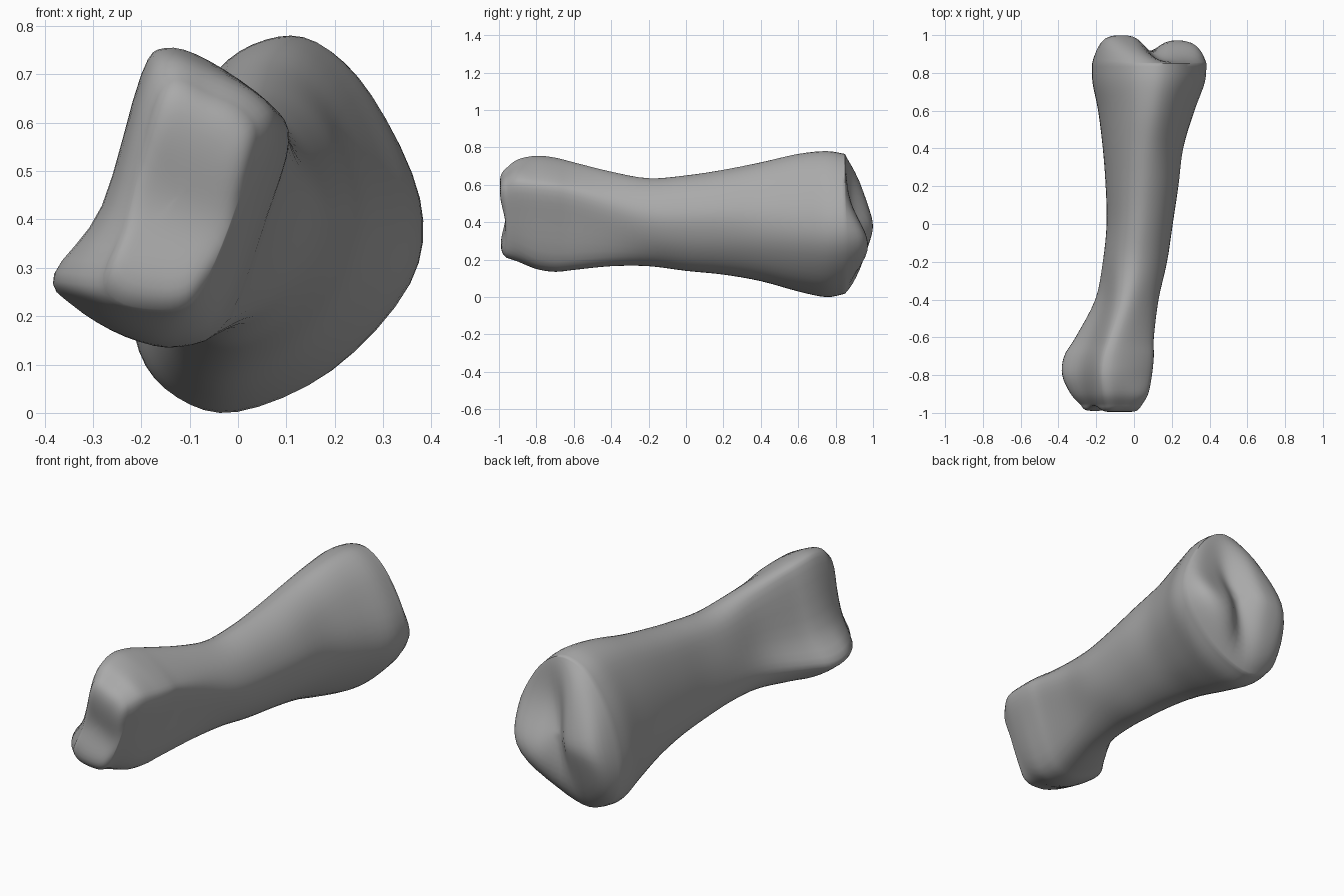
import bpy, bmesh, math

cube = bpy.data.objects.get("Cube")
if cube:
    bpy.data.objects.remove(cube, do_unlink=True)


def catmull(p0, p1, p2, p3, t):
    return tuple(0.5 * (2 * b + (c - a) * t + (2 * a - 5 * b + 4 * c - d) * t * t
                        + (3 * b - a - 3 * c + d) * t ** 3)
                 for a, b, c, d in zip(p0, p1, p2, p3))


def smooth_path(points, steps, closed):
    n, out = len(points), []
    for i in range(n if closed else n - 1):
        ids = [(i + k) % n if closed else min(max(i + k, 0), n - 1) for k in (-1, 0, 1, 2)]
        out += [catmull(*[points[j] for j in ids], s / steps) for s in range(steps)]
    return out if closed else out + [points[-1]]


def fit_unit(points):
    xs, zs = zip(*points)
    return [((x - min(xs)) / (max(xs) - min(xs)), (z - min(zs)) / (max(zs) - min(zs)))
            for x, z in points]


def mix(a, b, t):
    return [(p[0] + (q[0] - p[0]) * t, p[1] + (q[1] - p[1]) * t) for p, q in zip(a, b)]


def ease(a, b, v):
    t = min(max((v - a) / (b - a), 0), 1)
    return t * t * (3 - 2 * t)


def bell(v, width):
    return math.exp(-(v / width) ** 2)


# Cross-section outlines, clockwise from the top
end_shape = fit_unit([(-.15, .73), (-.07, .7), (.01, .66), (.04, .59), (-.01, .43),
                      (-.07, .28), (-.12, .21), (-.2, .2), (-.28, .22),
                      (-.31, .28), (-.25, .43), (-.2, .66)])
front_shape = fit_unit([(-.15, .755), (-.06, .73), (.07, .64), (.105, .57), (.06, .42),
                        (-.03, .19), (-.13, .135), (-.24, .155), (-.35, .22),
                        (-.385, .28), (-.285, .42), (-.2, .7)])
shaft_shape = fit_unit([(.48, 1), (.72, .94), (.91, .78), (1, .55), (.9, .3),
                        (.68, .1), (.42, 0), (.19, .02), (.04, .13),
                        (0, .33), (.07, .62), (.24, .9)])
back_shape = fit_unit([(.06, .78), (.17, .775), (.285, .665), (.385, .45), (.365, .27),
                       (.2, .09), (0, .005), (-.13, .035), (-.21, .13),
                       (-.225, .3), (-.16, .53), (-.05, .71)])

# Stations along the shaft: y, x low, x high, z low, z high
stations = [(-.96, -.28, .04, .21, .69), (-.9, -.335, .075, .19, .735),
            (-.8, -.38, .095, .15, .755), (-.7, -.37, .105, .135, .745),
            (-.6, -.31, .105, .145, .72), (-.4, -.205, .13, .165, .67),
            (-.2, -.165, .175, .165, .635), (0, -.145, .205, .14, .65),
            (.2, -.15, .235, .12, .68), (.4, -.165, .26, .085, .72),
            (.6, -.19, .32, .03, .765), (.75, -.22, .375, 0, .78),
            (.85, -.222, .383, .018, .765)]


def section(y, x0, x1, z0, z1):
    if y < -.75:
        shape = mix(end_shape, front_shape, ease(-.98, -.78, y))
    elif y < .05:
        shape = mix(front_shape, shaft_shape, ease(-.7, -.1, y))
    else:
        shape = mix(shaft_shape, back_shape, ease(.05, .7, y))
    outline = fit_unit(smooth_path(shape, 4, True))
    return [(x0 + (x1 - x0) * u, y, z0 + (z1 - z0) * v) for u, v in outline]


def front_relief(x, z):
    # Upper and lower knuckles with a slanted shallow hollow between
    across = .4 * (x + .15) + .92 * (z - .42)
    return -1 + .035 * bell(across, .12)


def back_relief(x, z):
    # Tall condyle, low condyle and the short groove that parts them
    tall = 1 - .36 * (math.hypot(z - .38, .05) - .05)
    low = .86 + .115 * bell(z - .27, .19)
    t = ease(0, .25, x)
    groove = .07 * bell(x - .1 - .15 * (z - .4), .07) * bell(z - .37, .24)
    return tall + (low - tall) * t - groove


bm = bmesh.new()


def add_ring(points):
    return [bm.verts.new(p) for p in points]


def bridge(a, b):
    n = len(a)
    for i in range(n):
        j = (i + 1) % n
        bm.faces.new((a[i], a[j], b[j], b[i]))


def add_cap(ring, relief, roundness):
    pts = [v.co.copy() for v in ring]
    base = pts[0].y
    cx = (min(p.x for p in pts) + max(p.x for p in pts)) / 2
    cz = (min(p.z for p in pts) + max(p.z for p in pts)) / 2

    def place(p, s):
        x, z = cx + (p.x - cx) * s, cz + (p.z - cz) * s
        return x, base + (relief(x, z) - base) * (1 - s ** roundness), z

    for s in (.985, .96, .92, .87, .8, .7, .6, .5, .4, .3, .2, .1):
        inner = add_ring([place(p, s) for p in pts])
        bridge(ring, inner)
        ring = inner
    tip = bm.verts.new(place(pts[0], 0))
    for i in range(len(ring)):
        bm.faces.new((ring[i], ring[(i + 1) % len(ring)], tip))


# Shaft and both joint ends
rings = [add_ring(section(*s)) for s in smooth_path(stations, 4, False)]
for a, b in zip(rings, rings[1:]):
    bridge(a, b)
add_cap(rings[0], front_relief, 8)
add_cap(rings[-1], back_relief, 10)
bmesh.ops.recalc_face_normals(bm, faces=bm.faces)

mesh = bpy.data.meshes.new("bone")
bm.to_mesh(mesh)
bm.free()
bone = bpy.data.objects.new("bone", mesh)
bpy.context.collection.objects.link(bone)

# Plain grey bone surface
grey = bpy.data.materials.new("bone_grey")
grey.use_nodes = True
color = (.4, .4, .4, 1)
grey.diffuse_color = color
grey.node_tree.nodes["Principled BSDF"].inputs["Base Color"].default_value = color
mesh.materials.append(grey)

bpy.ops.object.select_all(action='DESELECT')
bone.select_set(True)
bpy.context.view_layer.objects.active = bone
bpy.ops.object.shade_smooth_by_angle(angle=math.radians(60))
